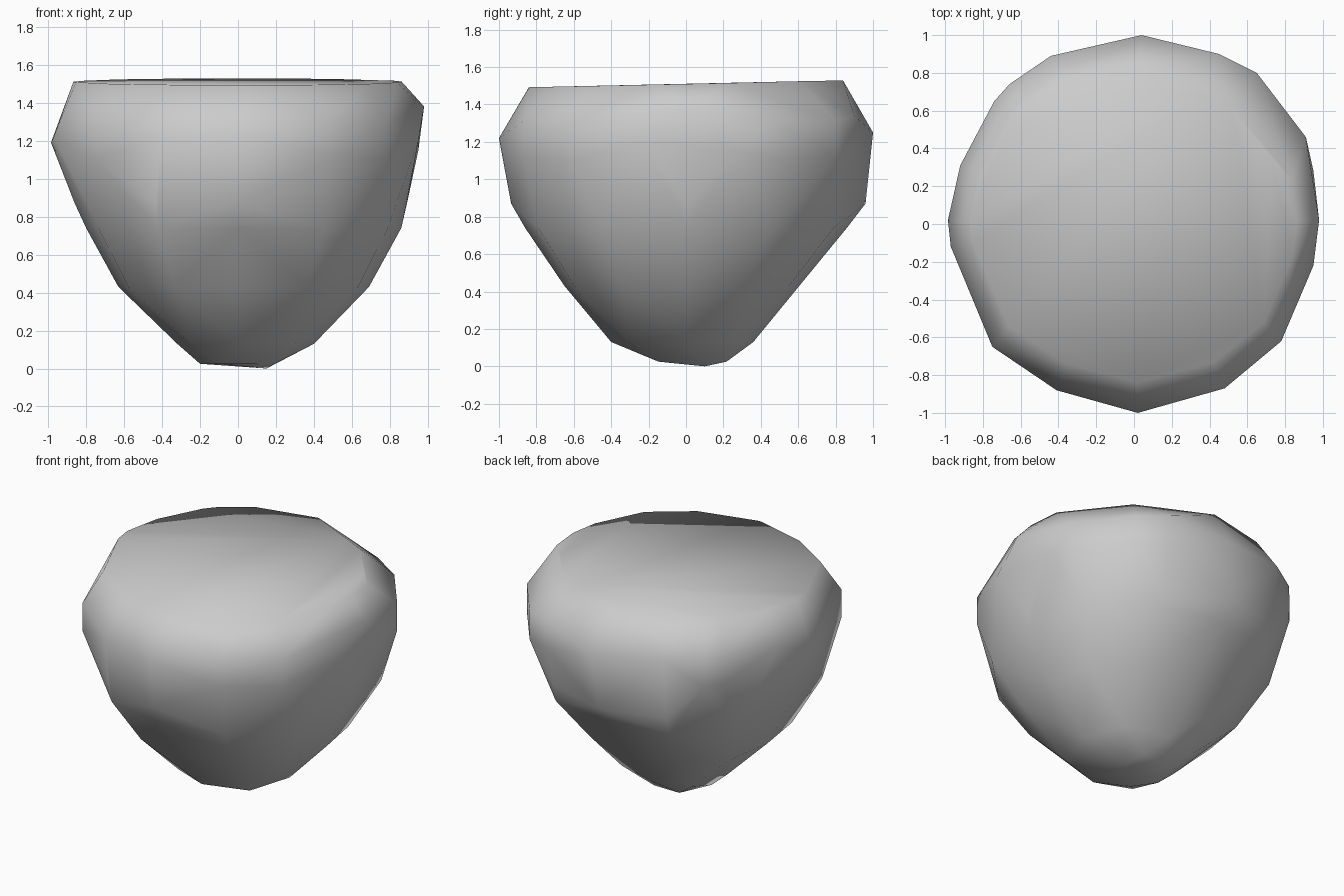
import bpy, bmesh
from math import cos, sin, radians

if "Cube" in bpy.data.objects:
    bpy.data.objects.remove(bpy.data.objects["Cube"])

# Widest outline of the stone, seen from above: x, y, z
girdle = [(.04, 1, 1.25), (.45, .9, 1.25), (.65, .8, 1.22), (.91, .46, 1.22),
          (.95, .28, 1.15), (.98, .02, 1.38), (.95, -.22, 1.2), (.78, -.62, 1.2),
          (.48, -.87, 1.22), (.02, -1, 1.22), (-.41, -.88, 1.22), (-.75, -.65, 1.2),
          (-.97, -.12, 1.22), (-.985, .02, 1.19), (-.92, .31, 1.3),
          (-.74, .65, 1.22), (-.66, .74, 1.22), (-.44, .89, 1.3)]

# Lower cross-sections: z, x min, x max, y min, y max, sides
sections = [(.025, -.2, .19, -.17, .25, 6),
            (.13, -.32, .4, -.4, .36, 8),
            (.43, -.63, .69, -.65, .6, 12),
            (.74, -.8, .86, -.86, .86, 12),
            (.87, -.86, .89, -.935, .96, 12)]


def ring(z, x0, x1, y0, y1, n):
    """Lopsided oval, slightly fuller on the diagonals."""
    bulge = .08 if .1 < z < .8 else 0
    for i in range(n):
        a = radians(360 * i / n)
        c, s = cos(a), sin(a)
        k = 1 + bulge * sin(2 * a) ** 2
        yield (k * c * (x1 if c > 0 else -x0), k * s * (y1 if s > 0 else -y0), z)


points = [(.15, .1, .0)]
for sec in sections:
    points += ring(*sec)

# Upright facets on the diagonal sides, single corners elsewhere
for x, y, z in girdle:
    if abs(x * y) > .4:
        points += [(x, y, z + .09), (x, y, z - .1)]
    else:
        points.append((x, y, z))

# Nearly flat, slightly tilted top, cut back at the back right corner
for x, y, z in girdle:
    k = .91 if x > .4 and y > .4 else 1
    points.append((x * .88 * k, y * .84 * k, 1.51 + .018 * y))

# Wrap the points into one faceted stone
bm = bmesh.new()
for p in points:
    bm.verts.new(p)
bmesh.ops.convex_hull(bm, input=bm.verts)
loose = [v for v in bm.verts if not v.link_faces]
bmesh.ops.delete(bm, geom=loose, context='VERTS')
bmesh.ops.recalc_face_normals(bm, faces=bm.faces)
for f in bm.faces:
    f.smooth = True

mesh = bpy.data.meshes.new("stone")
bm.to_mesh(mesh)
bm.free()
stone = bpy.data.objects.new("stone", mesh)
bpy.context.collection.objects.link(stone)
